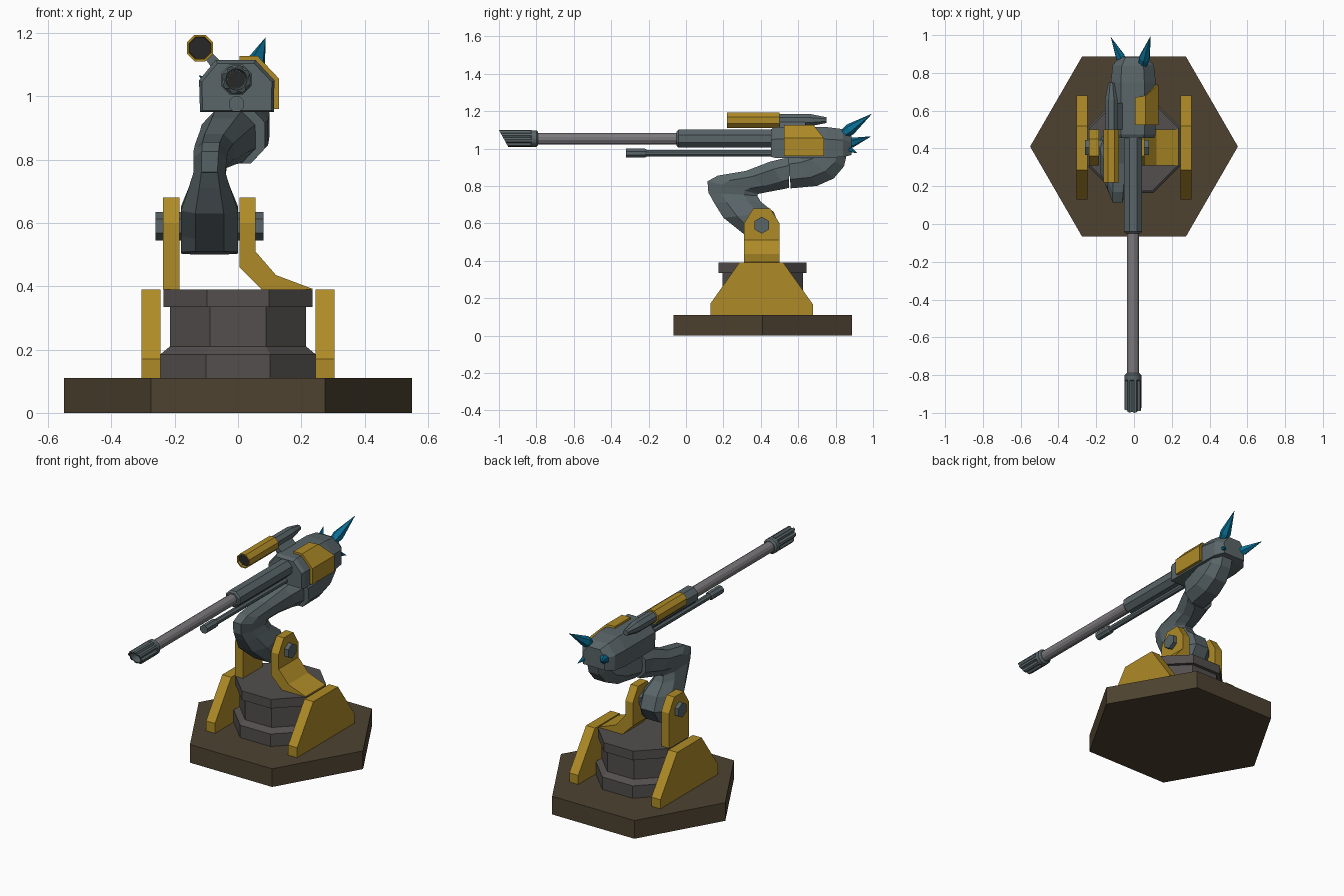
import bpy, bmesh, math
from mathutils import Vector

if "Cube" in bpy.data.objects:
    bpy.data.objects.remove(bpy.data.objects["Cube"])


def material(name, rgb):
    m = bpy.data.materials.new(name)
    m.diffuse_color = (*rgb, 1)
    m.use_nodes = True
    m.node_tree.nodes["Principled BSDF"].inputs["Base Color"].default_value = m.diffuse_color
    return m


GOLD = material("gold_paint", (0.43, 0.26, 0.02))
STEEL = material("blue_grey_steel", (0.10, 0.13, 0.14))
BROWN = material("brown_base", (0.075, 0.055, 0.03))
STONE = material("dark_pedestal", (0.085, 0.078, 0.075))
METAL = material("bare_metal", (0.20, 0.19, 0.20))
BLUE = material("blue_spike", (0.003, 0.16, 0.30))
DARK = material("dark_bore", (0.02, 0.02, 0.02))


def loft(name, rings, mat):
    """Skin a list of equal-length point rings and cap both ends."""
    bm = bmesh.new()
    vs = [[bm.verts.new(p) for p in r] for r in rings]
    n = len(vs[0])
    for a, b in zip(vs, vs[1:]):
        for i in range(n):
            j = (i + 1) % n
            bm.faces.new((a[i], a[j], b[j], b[i]))
    bm.faces.new(vs[0])
    bm.faces.new(vs[-1])
    bmesh.ops.recalc_face_normals(bm, faces=bm.faces)
    me = bpy.data.meshes.new(name)
    bm.to_mesh(me)
    bm.free()
    me.materials.append(mat)
    ob = bpy.data.objects.new(name, me)
    bpy.context.collection.objects.link(ob)
    return ob


def prism(name, pts, axis, a, b, mat):
    """Extrude a profile along x (pts are y,z) or y (pts are x,z)."""
    place = {'x': lambda p, t: (t, p[0], p[1]), 'y': lambda p, t: (p[0], t, p[1])}[axis]
    return loft(name, [[place(p, t) for p in pts] for t in (a, b)], mat)


def circle(r, n, turn=0.5):
    return [(r * math.cos(2 * math.pi * (i + turn) / n),
             r * math.sin(2 * math.pi * (i + turn) / n)) for i in range(n)]


def tube(name, x, z, profile, mat, n=8):
    """Faceted solid along y from (y, radius) pairs."""
    return loft(name, [[(x + u, y, z + v) for u, v in circle(r, n)] for y, r in profile], mat)


def tower(name, profile, mat, n, turn):
    """Faceted solid along z from (z, radius) pairs."""
    return loft(name, [[(u, 0.41 + v, z) for u, v in circle(r, n, turn)] for z, r in profile], mat)


def spike(name, base, tip, r):
    base, tip = Vector(base), Vector(tip)
    q = (tip - base).to_track_quat('Z', 'Y')
    return loft(name, [[base + (tip - base) * t + q @ Vector((u, v, 0)) for u, v in circle(r * s, 6)]
                       for t, s in ((0, 0.75), (0.25, 1), (1, 0.02))], BLUE)


def limb(name, sections, mat):
    """Chamfered limb; each section is centre x, half width, upper (y,z), lower (y,z)."""
    rings = []
    for cx, hw, a, b in sections:
        a, b = Vector((0, *a)), Vector((0, *b))
        rings.append([a.lerp(b, t) + Vector((cx + s * hw, 0, 0)) for s, t in
                      ((-.5, 0), (.5, 0), (1, .27), (1, .73), (.5, 1), (-.5, 1), (-1, .73), (-1, .27))])
    return loft(name, rings, mat)


# Base plate and pedestal
tower("base_plate", [(0, .55), (.11, .55)], BROWN, 6, 0)
k = 1 / math.cos(math.pi / 8)
tower("pedestal", [(.11, .245 * k), (.185, .245 * k), (.21, .215 * k), (.335, .215 * k)], STONE, 8, .5)
tower("pedestal_cap", [(.335, .235 * k), (.39, .235 * k)], STONE, 8, .5)

# Side fins
fin = [(.13, .11), (.68, .11), (.68, .165), (.52, .39), (.285, .39), (.13, .17)]
for side, s in (("left", -1), ("right", 1)):
    prism(side + "_fin", fin, 'x', s * .245, s * .305, GOLD)

# Yoke: straight left plate, cranked right plate and its rounded top
plate = [(.31, .39), (.5, .39), (.5, .6), (.45, .68), (.36, .68), (.31, .6)]
prism("left_yoke", plate, 'x', -.237, -.185, GOLD)
prism("right_yoke_top", [(.31, .51), (.5, .51)] + plate[2:], 'x', .005, .055, GOLD)
prism("right_yoke_foot", [(.08, .385), (.235, .385), (.235, .392), (.12, .435),
                          (.055, .51), (.005, .51), (.005, .46)], 'y', .31, .5, GOLD)
prism("pivot_bolt", [(.405 + u, .59 + v) for u, v in circle(.045, 6)], 'x', -.26, .08, STEEL)

# Jointed arm
limb("lower_arm", [
    (-.09, .09, (.35, .51), (.45, .50)),
    (-.09, .09, (.30, .55), (.50, .58)),
    (-.09, .09, (.20, .63), (.47, .66)),
    (-.09, .065, (.15, .71), (.40, .715)),
    (-.09, .05, (.12, .765), (.38, .75))], STEEL)
limb("upper_arm", [
    (-.09, .05, (.12, .76), (.38, .745)),
    (-.088, .053, (.115, .825), (.385, .757)),
    (-.085, .055, (.17, .855), (.40, .76)),
    (-.075, .06, (.32, .88), (.45, .77)),
    (-.045, .075, (.45, .93), (.53, .785)),
    (-.03, .085, (.555, .955), (.55, .79))], STEEL)
limb("shoulder", [
    (-.005, .09, (.545, .965), (.56, .787)),
    (.01, .085, (.57, .97), (.70, .80)),
    (.02, .08, (.62, .98), (.79, .84)),
    (.025, .07, (.67, .99), (.845, .905)),
    (.025, .07, (.68, 1.0), (.86, .97))], STEEL)

# Gun head, tapered at the rear
head = [(-.12, .95), (.113, .95), (.115, 1.05), (.055, 1.115), (-.07, 1.115), (-.123, 1.05)]
loft("gun_head", [[(x * s, y, 1.0 + (z - 1.0) * h) for x, z in head] for y, s, h in
                  ((.455, .93, .9), (.475, 1, 1), (.75, 1, 1), (.84, .92, .9), (.885, .62, .7))], STEEL)

# Armour plate wrapping the right upper corner
outer = [(.005, 1.127), (.062, 1.127), (.13, 1.055), (.13, .96)]
inner = [(.108, .96), (.108, 1.045), (.052, 1.105), (.005, 1.105)]
back = [.67, .68, .738, .738, .738, .738, .68, .67]
loft("armour_plate", [[(x, .525, z) for x, z in outer + inner],
                      [(x, y, z) for (x, z), y in zip(outer + inner, back)]], GOLD)

# Main barrel
bx, bz = -.005, 1.053
tube("barrel_housing", bx, bz, [(-.05, .042), (-.04, .052), (.51, .052)], STEEL)
tube("main_barrel", bx, bz, [(-.81, .032), (-.03, .032)], METAL, 12)


def muzzle_ring(y, r, depth=0.0, slant=0.0):
    return [(bx + u * f, y - v * f * slant, bz + v * f)
            for i, (u, v) in enumerate(circle(r, 24)) for f in [1 - depth * (i % 3 == 0)]]


loft("muzzle", [muzzle_ring(-.79, .035), muzzle_ring(-.80, .045), muzzle_ring(-.825, .045),
                muzzle_ring(-.83, .046, .2), muzzle_ring(-.975, .046, .2, .55),
                muzzle_ring(-.975, .033, 0, .55), muzzle_ring(-.89, .028)], STEEL)
tube("muzzle_bore", bx, bz, [(-.893, .027), (-.889, .027)], DARK, 12)

# Secondary barrel
tube("lower_barrel", bx, .975, [(-.22, .018), (.48, .018)], STEEL)
tube("lower_barrel_tip", bx, .975, [(-.32, .026), (-.22, .026), (-.21, .02)], STEEL)

# Sight with hood, rear body and mount
sx, sz = -.12, 1.152
tube("sight_hood", sx, sz, [(.255, .035), (.22, .038), (.22, .045), (.5, .045)], GOLD)
tube("sight_lens", sx, sz, [(.235, .036), (.257, .036)], DARK)
tube("sight_body", sx, sz, [(.49, .036), (.66, .036), (.75, .017)], STEEL)
prism("sight_mount", [(-.115, 1.135), (-.095, 1.15), (-.05, 1.105), (-.08, 1.085)], 'y', .5, .64, STEEL)

# Rear spikes
spike("right_spike", (.045, .84, 1.075), (.087, .993, 1.185), .032)
spike("left_spike", (-.055, .85, 1.02), (-.123, .99, 1.065), .027)
spike("small_spike", (.06, .855, 1.005), (.085, .917, .975), .017)
